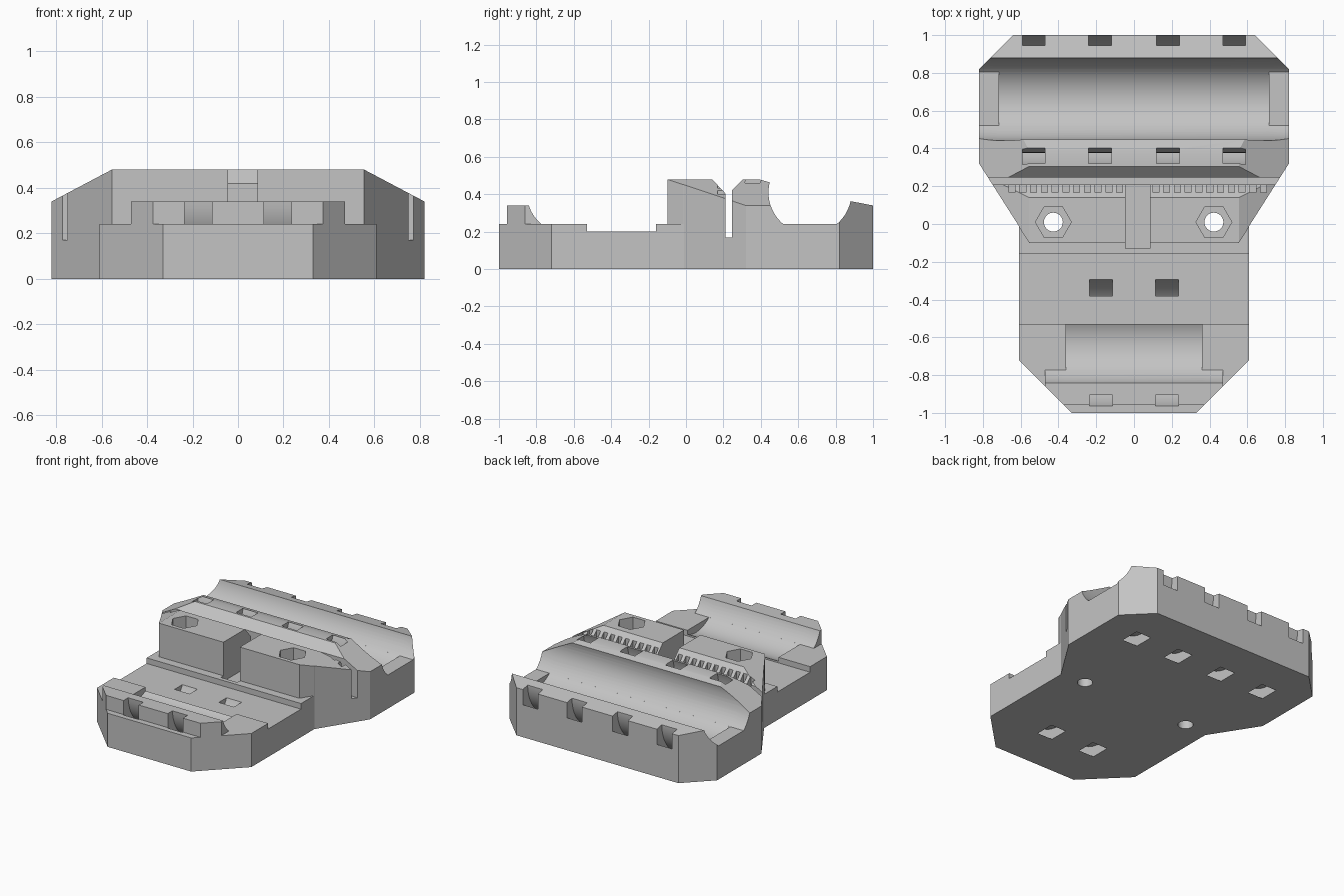
import bpy, bmesh, math

old = bpy.data.objects.get("Cube")
if old:
    bpy.data.objects.remove(old, do_unlink=True)

grey = bpy.data.materials.new("plain_grey")
grey.use_nodes = True
grey.diffuse_color = (0.55, 0.55, 0.55, 1)
grey.node_tree.nodes["Principled BSDF"].inputs["Base Color"].default_value = grey.diffuse_color


def prism(name, points, axis, lo, hi):
    """Extrude a 2D profile along one axis from lo to hi."""
    place = {"x": lambda u, v, w: (w, u, v),
             "y": lambda u, v, w: (u, w, v),
             "z": lambda u, v, w: (u, v, w)}[axis]
    bm = bmesh.new()
    ends = [[bm.verts.new(place(u, v, w)) for u, v in points] for w in (lo, hi)]
    for end in ends:
        bm.faces.new(end)
    n = len(points)
    for i in range(n):
        j = (i + 1) % n
        bm.faces.new((ends[0][i], ends[0][j], ends[1][j], ends[1][i]))
    bmesh.ops.recalc_face_normals(bm, faces=bm.faces)
    mesh = bpy.data.meshes.new(name)
    bm.to_mesh(mesh)
    bm.free()
    mesh.materials.append(grey)
    obj = bpy.data.objects.new(name, mesh)
    bpy.context.scene.collection.objects.link(obj)
    return obj


def box(name, x0, x1, y0, y1, z0, z1):
    return prism(name, [(x0, y0), (x1, y0), (x1, y1), (x0, y1)], "z", z0, z1)


def combine(target, tool, operation="DIFFERENCE"):
    mod = target.modifiers.new("cut", "BOOLEAN")
    mod.operation = operation
    mod.solver = "EXACT"
    mod.object = tool
    bpy.context.view_layer.objects.active = target
    bpy.ops.object.modifier_apply(modifier=mod.name)
    bpy.data.objects.remove(tool, do_unlink=True)


def arc(cy, cz, r, start, end, n):
    angles = [math.radians(start + (end - start) * i / n) for i in range(n + 1)]
    return [(cy + r * math.cos(a), cz + r * math.sin(a)) for a in angles]


# Main body: side profile trimmed by the plan outline
side = [(-1.1, 0), (1, 0), (1, .34), (.87, .365), (.66, .365), (.66, .455),
        (.46, .46), (.39, .48), (.305, .48), (.245, .42), (.245, .17),
        (.21, .17), (.21, .405), (.14, .48), (-.1, .48), (-.1, .24),
        (-.16, .24), (-.16, .2), (-.53, .2), (-.53, .34), (-.957, .34),
        (-.957, .24), (-1.1, .24)]
body = prism("carriage_body", side, "x", -1, 1)
half = [(.33, -1), (.61, -.72), (.61, -.01), (.82, .32), (.82, .82), (.64, 1.0)]
outline = half + [(-x, y) for x, y in reversed(half)]
combine(body, prism("outline", outline, "z", -.1, 1), "INTERSECT")

for s in (-1, 1):
    # Diagonal flanks and sloped tops of the raised middle
    flank = [(s * .555, -.1), (s * .651, .05), (s * .9, .05), (s * .9, -.1)]
    combine(body, prism("flank_cutter", flank, "z", .24, .7))
    slope = [(s * .555, .48), (s * .82, .34), (s * .95, .2713),
             (s * .95, .7), (s * .555, .7)]
    combine(body, prism("slope_cutter", slope, "y", -.3, .6))
    # Short front ridge
    combine(body, box("ridge_cutter", *sorted((s * .47, s * .9)), -.9, -.5, .24, .6))

# Bearing cradles, with shallower end stops
for cy, length in ((-.63, .36), (.663, .715)):
    circle = arc(cy, .41, .222, 0, 360, 64)[:-1]
    flat = [p for p in circle if p[1] > .242]
    chord = math.sqrt(.222 ** 2 - .17 ** 2)
    flat = [p for p in flat if p[1] >= .41 or p[0] > cy] + \
           [(cy + chord, .24), (cy - chord, .24)] + \
           [p for p in flat if p[1] < .41 and p[0] < cy]
    # Keep the outline in angular order
    flat.sort(key=lambda p: math.atan2(p[1] - .41, p[0] - cy))
    combine(body, prism("stop_cutter", flat, "x", -1, 1))
    combine(body, prism("cradle_cutter", circle, "x", -length, length))

# Curved strap channels wrapped under each cradle
for cy, centres in ((-.62, (-.175, .175)), (.66, (-.53, -.18, .18, .53))):
    ring = arc(cy, .355, .362, 120, 420, 48) + arc(cy, .355, .285, 420, 120, 48)
    for x in centres:
        combine(body, prism("strap_cutter", ring, "x", x - .06, x + .06))

# Gap in the middle of the clamp block
combine(body, box("gap_cutter", -.045, .085, -.13, .23, .2, .7))

# Belt teeth beside the narrow belt slot
pitch = .057
for start, direction in ((.1, 1), (-.06, -1)):
    for i in range(11):
        a = start + direction * i * pitch
        b = a + direction * .032
        combine(body, box("tooth_cutter", min(a, b), max(a, b), .168, .22, .21, .7))

# Bolt holes with hexagonal nut pockets
for x in (-.427, .423):
    combine(body, prism("nut_cutter", arc(x, .01, .095, 0, 360, 6)[:-1], "z", .3, .7))
    combine(body, prism("bolt_cutter", arc(x, .01, .05, 0, 360, 32)[:-1], "z", -.1, .7))

# Smooth the curved cuts, keep the edges sharp
bpy.ops.object.select_all(action="DESELECT")
body.select_set(True)
bpy.context.view_layer.objects.active = body
bpy.ops.object.shade_smooth_by_angle(angle=math.radians(25))
